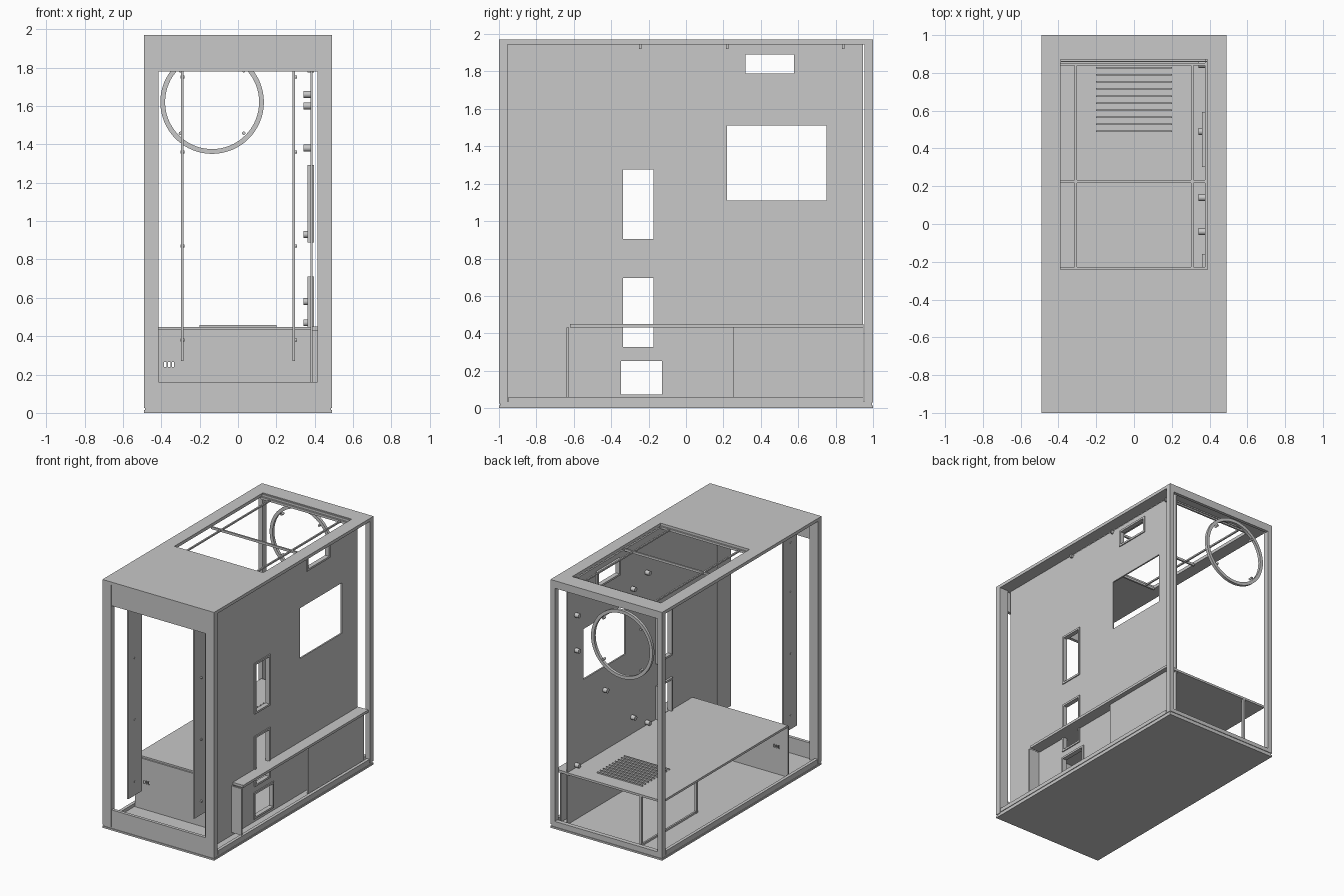
import bpy, bmesh, math
from mathutils import Vector

if "Cube" in bpy.data.objects:
    bpy.data.objects.remove(bpy.data.objects["Cube"])

metal = bpy.data.materials.new("grey_metal")
metal.diffuse_color = (0.58, 0.58, 0.58, 1)
metal.use_nodes = True
metal.node_tree.nodes["Principled BSDF"].inputs["Base Color"].default_value = metal.diffuse_color


def finish(name, bm):
    bmesh.ops.recalc_face_normals(bm, faces=bm.faces)
    me = bpy.data.meshes.new(name)
    bm.to_mesh(me)
    bm.free()
    me.materials.append(metal)
    ob = bpy.data.objects.new(name, me)
    bpy.context.collection.objects.link(ob)
    return ob


def box(name, x, y, z):
    """Box from (min, max) ranges."""
    bm = bmesh.new()
    bmesh.ops.create_cube(bm, size=1)
    for v in bm.verts:
        v.co = Vector([(a + b) / 2 + c * (b - a) for (a, b), c in zip((x, y, z), v.co)])
    return finish(name, bm)


def pair(name, x, y, z):
    """Box mirrored left and right."""
    box(name + "_right", x, y, z)
    box(name + "_left", (-x[1], -x[0]), y, z)


def plate(name, axis, pos, thick, u, v, holes):
    """Sheet across an axis with rectangular holes (u0, u1, v0, v1)."""
    us = sorted({*u, *[c for h in holes for c in h[:2]]})
    vs = sorted({*v, *[c for h in holes for c in h[2:]]})
    bm = bmesh.new()
    cache = {}

    def vert(a, b):
        if (a, b) not in cache:
            cache[a, b] = bm.verts.new((pos, a, b) if axis == "x" else (a, pos, b))
        return cache[a, b]
    for a0, a1 in zip(us, us[1:]):
        for b0, b1 in zip(vs, vs[1:]):
            ca, cb = (a0 + a1) / 2, (b0 + b1) / 2
            if not any(h[0] < ca < h[1] and h[2] < cb < h[3] for h in holes):
                bm.faces.new([vert(a0, b0), vert(a1, b0), vert(a1, b1), vert(a0, b1)])
    ob = finish(name, bm)
    mod = ob.modifiers.new("thickness", "SOLIDIFY")
    mod.thickness, mod.offset = thick, 0
    return ob


def peg(name, loc, r, depth, axis):
    """Small cylinder along x or y."""
    rot = (0, math.pi / 2, 0) if axis == "x" else (math.pi / 2, 0, 0)
    bpy.ops.mesh.primitive_cylinder_add(vertices=16, radius=r, depth=depth, location=loc, rotation=rot)
    ob = bpy.context.object
    ob.name = name
    ob.data.materials.append(metal)
    bpy.ops.object.shade_smooth_by_angle()


# Base and floor
box("base_plate", (-.49, .49), (-1, 1), (0, .014))
box("floor", (-.485, .485), (-.995, .995), (.014, .035))
pair("floor_rim", (.465, .49), (-.95, .95), (.03, .06))
box("rear_sill", (-.49, .49), (.965, 1), (.03, .06))

# Corner posts and front panels
pair("front_post", (.415, .49), (-1, -.955), (.025, 1.95))
pair("rear_post", (.452, .49), (.955, 1), (.03, 1.95))
box("front_top_panel", (-.415, .415), (-.995, -.97), (1.78, 1.95))
box("front_bottom_panel", (-.415, .415), (-.995, -.97), (.03, .16))

# Front fan brackets with rivets
pair("fan_bracket", (.283, .297), (-.97, -.80), (.27, 1.90))
for z in (.38, .87, 1.36, 1.75):
    for x in (-.29, .298):
        peg("bracket_rivet", (x, -.89, z), .008, .02, "x")

# Top frame
pair("top_rail", (.39, .49), (-1, 1), (1.945, 1.97))
box("top_front_panel", (-.39, .39), (-1, -.24), (1.945, 1.97))
box("top_rear_panel", (-.39, .39), (.87, 1), (1.945, 1.97))
box("rear_top_lip", (-.452, .452), (.975, 1), (1.91, 1.945))
pair("top_long_bar", (.302, .314), (-.24, .84), (1.935, 1.947))
for y in (-.235, .225, .845):
    box("top_cross_bar", (-.39, .39), (y - .007, y + .007), (1.932, 1.95))
box("top_rear_bar", (-.39, .39), (.857, .864), (1.94, 1.965))
for y in (-.245, .22, .84):
    box("top_tab", (.385, .405), (y - .007, y + .007), (1.92, 1.945))

# Board tray with cable openings
framed = [(-.35, -.16, .89, 1.29), (-.35, -.16, .315, .71),
          (-.36, -.115, .06, .265), (.305, .59, 1.775, 1.905)]
plate("board_tray", "x", .383, .012, (-.955, .945), (.035, 1.945), framed + [(.22, .75, 1.11, 1.51)])
for a, b, c, d in framed:
    t = .013
    plate("cable_grommet", "x", .379, .036, (a - .002, b + .002), (c - .002, d + .002),
          [(a + t, b - t, c + t, d - t)])

# Tray standoffs
for y, z in ((.845, 1.66), (.845, 1.38), (.49, .93), (.14, .58), (-.04, 1.66),
             (.14, 1.60), (-.04, .47), (.845, .47)):
    peg("standoff", (.36, y, z), .018, .036, "x")

# Power supply shroud
box("shroud_shelf", (-.46, .39), (-.62, .95), (.43, .447))
plate("shroud_front_wall", "y", -.628, .012, (-.46, .385), (.035, .435),
      [(x, x + .012, .24, .265) for x in (-.385, -.365, -.345)])
box("shroud_side_ledge", (.385, .48), (-.62, .95), (.43, .45))
box("shroud_side_flange", (.385, .48), (-.64, -.626), (.06, .43))
box("side_cover", (.432, .442), (.25, .95), (.04, .43))
for y in (.25, .94):
    box("shroud_support", (-.275, -.255), (y - .01, y + .01), (.035, .43))
box("support_sill", (-.272, -.258), (.25, .94), (.035, .05))
for i in range(10):
    y = .49 + i * .0375
    box("vent_slat", (-.2, .2), (y - .004, y + .004), (.445, .457))

# Rear fan ring with screws
bm = bmesh.new()
n, section = 64, [(.245, .975), (.27, .975), (.27, .998), (.245, .998)]
rows = [[bm.verts.new((-.135 + r * math.cos(a), y, 1.62 + r * math.sin(a))) for r, y in section]
        for a in (2 * math.pi * i / n for i in range(n))]
for i in range(n):
    p, q = rows[i], rows[(i + 1) % n]
    for j in range(4):
        k = (j + 1) % 4
        bm.faces.new([p[j], p[k], q[k], q[j]])
ring = finish("fan_ring", bm)
bpy.context.view_layer.objects.active = ring
ring.select_set(True)
bpy.ops.object.shade_smooth_by_angle()
for x in (-.30, .03):
    for z in (1.457, 1.783):
        peg("fan_screw", (x, .985, z), .009, .03, "y")
